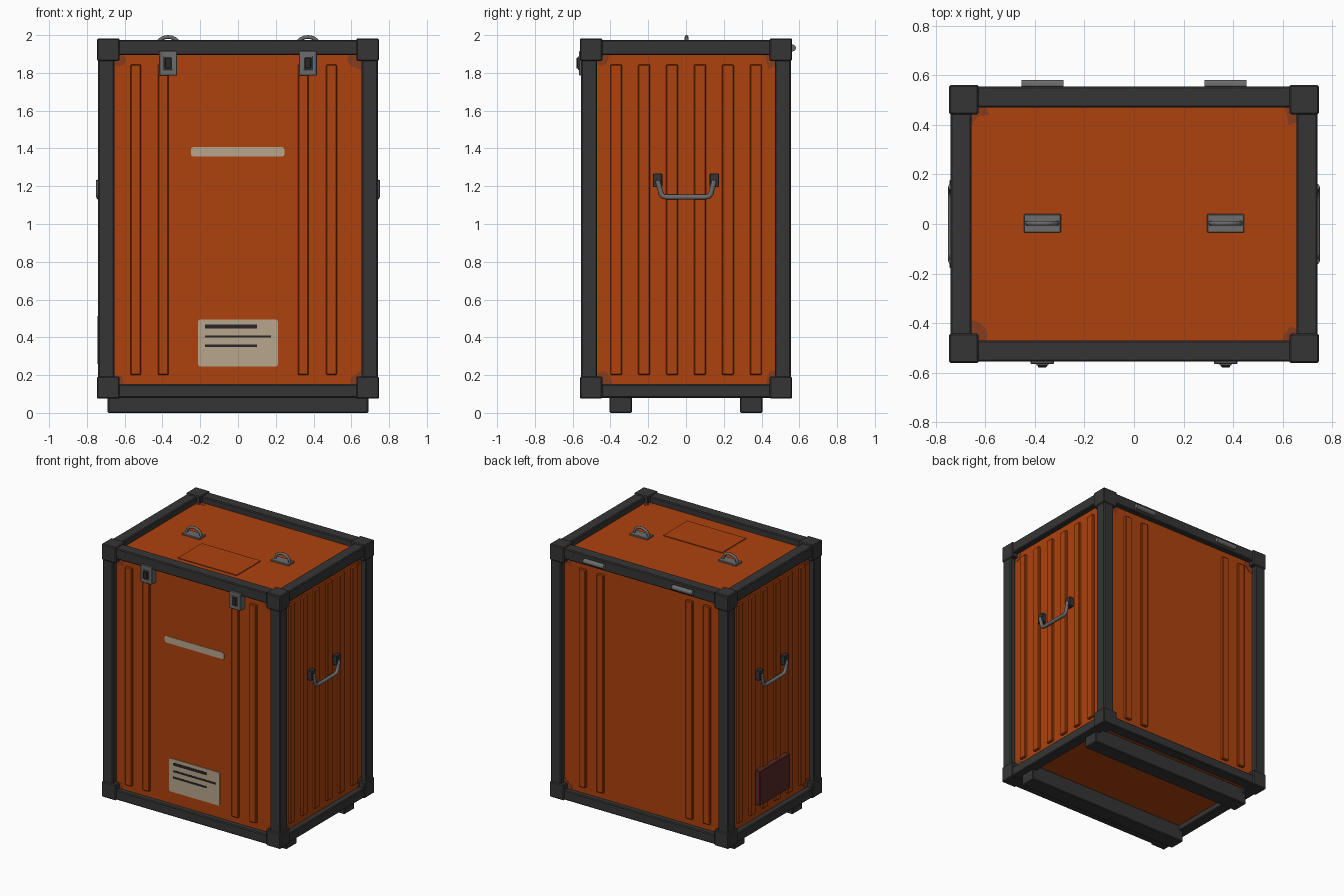
import bpy, bmesh, math, random
from mathutils import Vector, Matrix

if "Cube" in bpy.data.objects:
    bpy.data.objects.remove(bpy.data.objects["Cube"])

random.seed(4)


def material(name, rgb):
    m = bpy.data.materials.new(name)
    m.diffuse_color = (*rgb, 1)
    m.use_nodes = True
    m.node_tree.nodes["Principled BSDF"].inputs["Base Color"].default_value = m.diffuse_color
    return m


ORANGE = material("orange_paint", (0.42, 0.054, 0.004))
WORN = material("worn_paint", (0.24, 0.045, 0.014))
FRAME = material("dark_frame", (0.036, 0.036, 0.036))
STEEL = material("grey_steel", (0.15, 0.15, 0.15))
CREAM = material("cream_paint", (0.48, 0.38, 0.27))
MAROON = material("dark_maroon", (0.10, 0.022, 0.018))
BLACK = material("black_detail", (0.02, 0.02, 0.021))


def finish(name, bm, mat):
    bmesh.ops.recalc_face_normals(bm, faces=bm.faces)
    me = bpy.data.meshes.new(name)
    bm.to_mesh(me)
    bm.free()
    me.materials.append(mat)
    ob = bpy.data.objects.new(name, me)
    bpy.context.collection.objects.link(ob)
    return ob


def box(name, lo, hi, mat, bevel=0.0, axis=None, segments=1):
    """Box between two corners; bevels all edges, or only those along axis."""
    bm = bmesh.new()
    bmesh.ops.create_cube(bm, size=1)
    for v in bm.verts:
        v.co = Vector([(a + b) / 2 + c * abs(b - a) for a, b, c in zip(lo, hi, v.co)])
    if bevel:
        edges = [e for e in bm.edges if axis is None or
                 abs((e.verts[0].co - e.verts[1].co)[axis]) > 1e-6]
        bmesh.ops.bevel(bm, geom=edges, offset=bevel, segments=segments,
                        affect='EDGES', profile=0.5)
    return finish(name, bm, mat)


def tube(name, points, radius, mat):
    cu = bpy.data.curves.new(name, 'CURVE')
    cu.dimensions = '3D'
    cu.bevel_depth = radius
    cu.bevel_resolution = 2
    cu.use_fill_caps = True
    sp = cu.splines.new('POLY')
    sp.points.add(len(points) - 1)
    for p, co in zip(sp.points, points):
        p.co = (*co, 1)
    cu.materials.append(mat)
    ob = bpy.data.objects.new(name, cu)
    bpy.context.collection.objects.link(ob)
    bpy.ops.object.select_all(action='DESELECT')
    ob.select_set(True)
    bpy.context.view_layer.objects.active = ob
    bpy.ops.object.convert(target='MESH')
    bpy.ops.object.shade_smooth_by_angle(angle=math.radians(50))


# Panel face positions
PX, PY, PZ0, PZ1 = 0.70, 0.515, 0.12, 1.93
box("body", (-PX, -PY, PZ0), (PX, PY, PZ1), ORANGE)

# Frame: posts, rails and corner blocks
B = 0.006
for sx in (-1, 1):
    for sy in (-1, 1):
        box("corner_post", (sx * .655, sy * .47, .12), (sx * .74, sy * .555, 1.94), FRAME, B)
        for z0, z1 in ((.075, .193), (1.863, 1.983)):
            box("corner_block", (sx * .627, sy * .443, z0), (sx * .746, sy * .561, z1), FRAME, B)
for z0, z1 in ((.08, .152), (1.895, 1.975)):
    for s in (-1, 1):
        box("long_rail", (-.68, s * .47, z0), (.68, s * .555, z1), FRAME, B)
        box("short_rail", (s * .655, -.5, z0), (s * .74, .5, z1), FRAME, B)

# Skids
for s in (-1, 1):
    box("skid", (-.69, s * .285, 0), (.69, s * .405, .122), FRAME, B)

# Pressed ribs on all four walls
for s in (-1, 1):
    for x in (-.542, -.396, .346, .495):
        box("wall_rib", (x - .028, s * .50, .2), (x + .028, s * .535, 1.845), ORANGE, .005)
    for i in range(6):
        y = -.37 + .148 * i
        box("side_rib", (s * .69, y - .031, .2), (s * .718, y + .031, 1.845), ORANGE, .005)

# Roof plate
box("roof_plate", (-.245, -.365, PZ1 - .01), (.245, -.08, PZ1 + .006), ORANGE)

# Side carry handles
for s in (-1, 1):
    for t in (-1, 1):
        box("handle_mount", (s * .70, t * .125, 1.195), (s * .738, t * .175, 1.268), FRAME, .004)
    half = [(.15, 1.232), (.145, 1.21), (.132, 1.16), (.122, 1.147), (.10, 1.142)]
    path = [(s * .737, -y, z) for y, z in half]
    path += [(s * .737, y, z) for y, z in reversed(half)]
    tube("side_handle", path, .0135, STEEL)

# Roof lifting eyes, front latches and rear hinges
for s in (-1, 1):
    cx = s * .37
    box("eye_base", (cx - .075, -.035, PZ1 - .005), (cx + .075, .04, PZ1 + .012), STEEL, .003)
    arc = [(cx + .06 * math.cos(math.pi * i / 10), .003,
            PZ1 + .01 + .05 * math.sin(math.pi * i / 10)) for i in range(11)]
    tube("lifting_eye", arc, .01, STEEL)

    box("latch_plate", (cx - .048, -.566, 1.785), (cx + .048, -.50, 1.917), STEEL, .004)
    box("latch_rim", (cx - .024, -.572, 1.815), (cx + .024, -.56, 1.888), STEEL, .002)
    box("latch_catch", (cx - .018, -.579, 1.822), (cx + .018, -.56, 1.881), BLACK, .003)

    bm = bmesh.new()
    bmesh.ops.create_cone(bm, cap_ends=True, segments=16, radius1=.018, radius2=.018, depth=.17,
                          matrix=Matrix.Translation((cx, .564, 1.932)) @ Matrix.Rotation(math.pi / 2, 4, 'Y'))
    finish("hinge_barrel", bm, STEEL)

# Front paint bar and data label with ruled bars
F = -PY
box("paint_bar", (-.25, F - .003, 1.357), (.247, F + .002, 1.407), CREAM, .014, 1, 2)
box("label", (-.211, F - .005, .245), (.211, F + .002, .495), CREAM, .012, 1, 2)
for x1, z0, z1 in ((.10, .448, .468), (.175, .398, .411), (.10, .35, .363)):
    box("label_line", (-.175, F - .008, z0), (x1, F, z1), BLACK)

# Cover plate on the left wall
box("left_plate", (-.744, -.18, .256), (-.70, .18, .516), MAROON, .004)


# Worn paint in the panel corners: thin irregular patches
def patch(axis, level, corner, signs):
    a, b = [i for i in range(3) if i != axis]
    n = 5
    outline = [(0, 0)]
    for i in range(n):
        t = math.pi / 2 * i / (n - 1)
        r = random.uniform(.045, .085)
        outline.append((r * math.cos(t), r * math.sin(t)))
    bm = bmesh.new()
    verts = []
    for u, w in outline:
        co = [0, 0, 0]
        co[axis] = level
        co[a] = corner[0] - signs[0] * u
        co[b] = corner[1] - signs[1] * w
        verts.append(bm.verts.new(co))
    f = bm.faces.new(verts)
    off = Vector((0, 0, 0))
    off[axis] = -math.copysign(.004, level)
    ext = bmesh.ops.extrude_face_region(bm, geom=[f])
    bmesh.ops.translate(bm, vec=off, verts=[g for g in ext['geom'] if isinstance(g, bmesh.types.BMVert)])
    finish("worn_patch", bm, WORN)


for s in (-1, 1):
    for t in (-1, 1):
        z = 1.895 if t > 0 else .152
        for side in (-1, 1):
            patch(1, side * (PY + .002), (s * .655, z), (s, t))
            patch(0, side * (PX + .002), (s * .47, z), (s, t))
        patch(2, PZ1 + .002, (s * .655, t * .47), (s, t))
